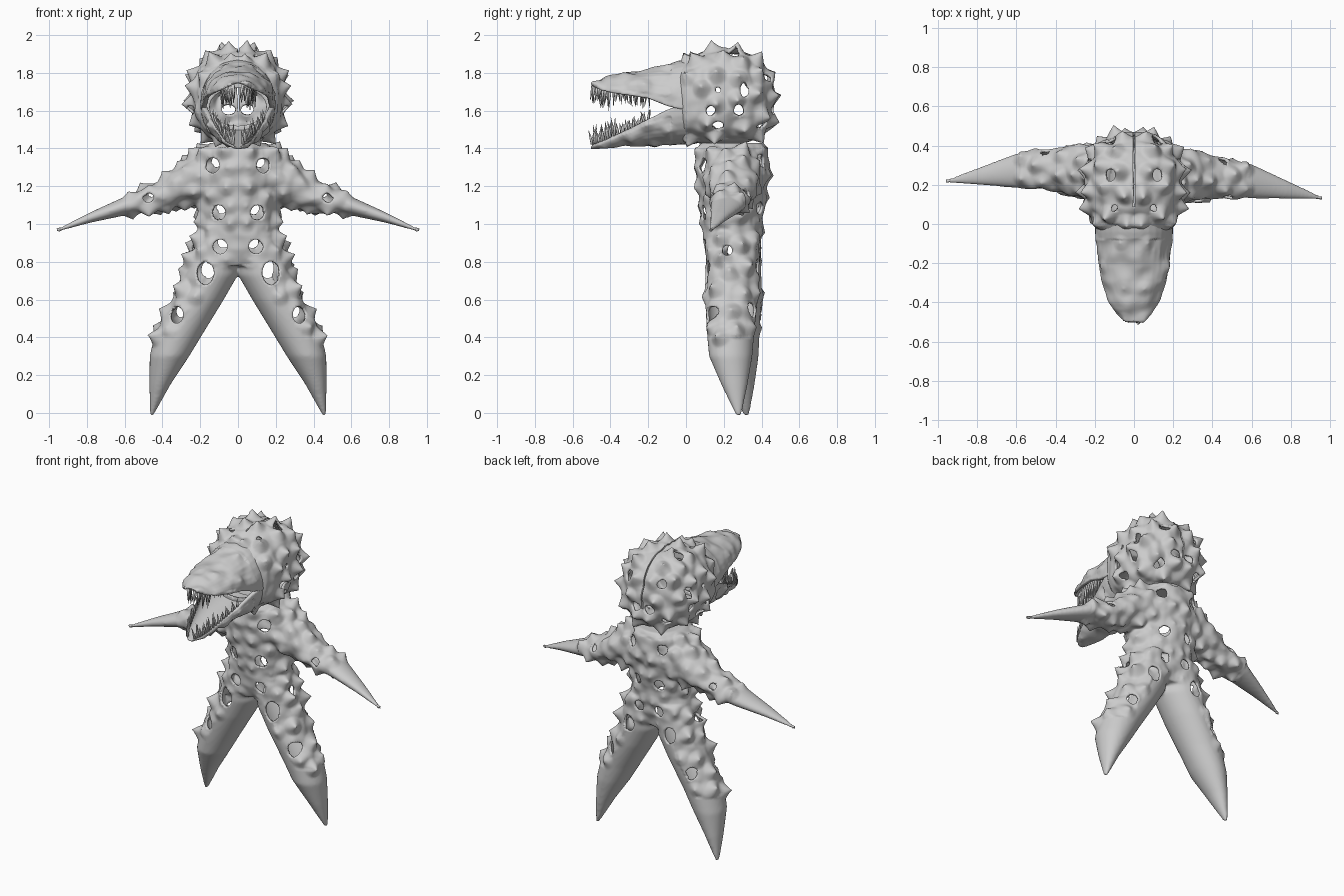
import bpy, bmesh, math, random
from mathutils import Vector, noise
from mathutils.kdtree import KDTree

if "Cube" in bpy.data.objects:
    bpy.data.objects.remove(bpy.data.objects["Cube"])
random.seed(4)

mat = bpy.data.materials.new("pale_grey")
mat.use_nodes = True
mat.diffuse_color = (0.6, 0.6, 0.6, 1)
mat.node_tree.nodes["Principled BSDF"].inputs["Base Color"].default_value = (0.6, 0.6, 0.6, 1)


def ellipse(c, u, v, n=28, power=2.0):
    """Ring of points round c, with half axes u and v."""
    ring = []
    for i in range(n):
        a = math.tau * i / n
        ca, sa = math.cos(a), math.sin(a)
        k = (abs(ca) ** power + abs(sa) ** power) ** (-1 / power)
        ring.append(Vector(c) + Vector(u) * ca * k + Vector(v) * sa * k)
    return ring


def loft(bm, rings):
    rows = [[bm.verts.new(p) for p in r] for r in rings]
    n = len(rows[0])
    for a, b in zip(rows, rows[1:]):
        for i in range(n):
            bm.faces.new((a[i], a[(i + 1) % n], b[(i + 1) % n], b[i]))
    bm.faces.new(rows[0][::-1])
    bm.faces.new(rows[-1])


def make_object(name, bm):
    bmesh.ops.recalc_face_normals(bm, faces=bm.faces)
    me = bpy.data.meshes.new(name)
    bm.to_mesh(me)
    bm.free()
    me.materials.append(mat)
    ob = bpy.data.objects.new(name, me)
    bpy.context.collection.objects.link(ob)
    return ob


def fuse(ob, voxel, smooth):
    """Merge overlapping lofts into one skin and return it as a bmesh."""
    mod = ob.modifiers.new("fuse", "REMESH")
    mod.mode = "VOXEL"
    mod.voxel_size = voxel
    me = bpy.data.meshes.new_from_object(ob.evaluated_get(bpy.context.evaluated_depsgraph_get()))
    ob.modifiers.clear()
    bm = bmesh.new()
    bm.from_mesh(me)
    for _ in range(smooth):
        bmesh.ops.smooth_vert(bm, verts=bm.verts, factor=0.5, use_axis_x=True, use_axis_y=True, use_axis_z=True)
    bm.normal_update()
    return bm


def off_axis(p, hole):
    """Position of p across the hole, scaled so that its length is 1 at the rim."""
    c, axis, ru, rz = hole
    d = p - Vector(c)
    if abs(d.dot(axis)) > 0.16:
        return None
    up = Z if abs(axis.z) < 0.9 else Y
    return Vector((d.dot(axis.cross(up)) / ru, d.dot(up) / rz, 0))


def grow_thorns(bm, rule, spacing, holes, lumps):
    """Pull flared thorns out of the skin; rule gives (height, radius) or None."""
    bm.verts.ensure_lookup_table()
    co = [v.co.copy() for v in bm.verts]
    nor = [v.normal.copy() for v in bm.verts]
    kd = KDTree(len(co))
    for i, p in enumerate(co):
        kd.insert(p, i)
    kd.balance()
    picked = []
    for i in random.sample(range(len(co)), len(co)):
        p = co[i]
        size = rule(p, nor[i]) if p.x >= 0.035 else None
        if not size or any((p - q).length < spacing for q, s in picked):
            continue
        if any(o is not None and o.length < 1.8 for o in (off_axis(p, h) for h in holes)):
            continue
        picked.append((p, size))
    for v in bm.verts:
        p, n = co[v.index], nor[v.index]
        if rule(Vector((abs(p.x), p.y, p.z)), Vector((math.copysign(1, p.x) * n.x, n.y, n.z))):
            v.co += n * lumps * noise.noise(p * 14)
    for p, (h, r) in picked:
        h *= random.uniform(.6, 1.1)
        tilt = random.uniform(-.2, .4)
        for side in (1, -1):
            q, i, _ = kd.find(Vector((p.x * side, p.y, p.z)))
            lean = (nor[i] + Z * tilt).normalized()
            for _, j, d in kd.find_range(q, r):
                if nor[j].dot(nor[i]) > 0:
                    bm.verts[j].co += lean * h * (1 - d / r) ** 1.3


def cut_holes(bm, holes):
    for hole in holes:
        dead = [f for f in bm.faces
                if (o := off_axis(f.calc_center_median(), hole)) is not None and o.length < 1]
        rim = {v for f in dead for v in f.verts}
        bmesh.ops.delete(bm, geom=dead, context="FACES")
        axis = hole[1]
        up = Z if abs(axis.z) < 0.9 else Y
        for v in rim:
            if v.is_valid and (o := off_axis(v.co, hole)) is not None and 0.4 < o.length < 1.6:
                m = o * (1 / o.length - 1)
                v.co += axis.cross(up) * m.x * hole[2] + up * m.y * hole[3]


def finish(ob, bm, shell):
    bm.to_mesh(ob.data)
    bm.free()
    for p in ob.data.polygons:
        p.use_smooth = True
        p.material_index = 0
    if shell:
        mod = ob.modifiers.new("shell", "SOLIDIFY")
        mod.thickness = 0.014
        mod.offset = -1


X, Y, Z = Vector((1, 0, 0)), Vector((0, 1, 0)), Vector((0, 0, 1))

# Body: torso, two pointed arms and two pointed legs
bm = bmesh.new()
torso = [(1.43, .15, .17), (1.39, .2, .19), (1.3, .225, .197), (1.15, .225, .178),
         (1.0, .21, .158), (.87, .22, .148), (.78, .17, .12)]
loft(bm, [ellipse((0, .245, z), X * a, Y * b) for z, a, b in torso])
arm = [(.05, 1.25, .17, .25, .16), (.2, 1.25, .15, .255, .145), (.3, 1.205, .115, .26, .125),
       (.43, 1.14, .08, .255, .105), (.6, 1.095, .05, .245, .088), (.78, 1.035, .028, .21, .048),
       (.96, .965, .007, .175, .008)]
leg = [(.95, .1, .115, .255, .143), (.73, .146, .146, .25, .145), (.6, .21, .135, .25, .14),
       (.42, .313, .128, .25, .125), (.3, .363, .105, .253, .115), (.15, .413, .056, .275, .07),
       (-.015, .458, .009, .3, .014)]
for s in (1, -1):
    loft(bm, [ellipse((s * x, y, z), Y * b, Z * a) for x, z, a, y, b in arm])
    loft(bm, [ellipse((s * x, y, z), X * a, Y * b) for z, x, a, y, b in leg])
body = make_object("body", bm)
bm = fuse(body, 0.01, 4)


def body_thorns(p, n):
    inner_leg = p.z < .78 and (n.x < .15 or p.x < .62 * (.9 - p.z))
    if p.z < .4 or p.x > .58 or inner_leg or p.z > 1.4:
        return None
    if p.x > .28 and p.z > .95:
        return (.034, .052) if abs(n.z) > .5 else (.012, .05)
    return (.055, .06) if n.x > .65 or abs(n.z) > .6 else (.024, .052)


body_holes = []
for s in (1, -1):
    for x, z, a, b in [(.135, 1.31, .036, .04), (.105, 1.06, .038, .04), (.095, .88, .038, .038),
                       (.175, .74, .048, .062), (.325, .52, .035, .045), (.475, 1.14, .028, .026)]:
        body_holes += [((s * x, .08, z), Y, a, b), ((s * (x - .02), .4, z + .025), Y, a * .85, b * .85)]
    body_holes.append(((s * .24, .23, .86), X, .026, .026))
grow_thorns(bm, body_thorns, .085, body_holes, .014)
cut_holes(bm, body_holes)
for v in bm.verts:                       # slight turn of the body
    v.co.y -= .045 * v.co.x
finish(body, bm, True)

# Head: a hollow spiny dome with an open mouth
bm = bmesh.new()
dome = [(-.05, 1.65, .17, .18), (0, 1.65, .215, .21), (.08, 1.665, .238, .24), (.2, 1.675, .248, .255),
        (.32, 1.67, .235, .24), (.4, 1.66, .195, .2), (.45, 1.655, .12, .13), (.465, 1.65, .04, .04)]
loft(bm, [ellipse((0, y, z), X * a, Z * b, power=2.5) for y, z, a, b in dome])
head = make_object("head", bm)
bm = fuse(head, 0.01, 4)
head_holes = [((0, -.05, 1.62), Y, .15, .1)]
for s in (1, -1):
    for y, z, a, b in [(.13, 1.6, .025, .026), (.28, 1.6, .026, .032), (.17, 1.52, .03, .022),
                       (.31, 1.71, .022, .038), (.17, 1.71, .014, .014)]:
        head_holes.append(((s * .22, y, z), X, a, b))
    for x, z, a, b in [(.12, 1.78, .026, .026), (.05, 1.605, .036, .025), (.14, 1.53, .024, .024)]:
        head_holes.append(((s * x, .42, z), Y, a, b))
    head_holes.append(((s * .12, .25, 1.88), Z, .024, .032))
    head_holes.append(((s * .1, .08, 1.88), Z, .016, .018))
grow_thorns(bm, lambda p, n: (.054, .055) if p.y > 0 and p.z > 1.45 and n.y > -.85 else None,
            .102, head_holes, .015)
cut_holes(bm, head_holes)
# Narrow seam over the crown
for x in (-.004, .004):
    bmesh.ops.bisect_plane(bm, geom=bm.verts[:] + bm.edges[:] + bm.faces[:], plane_co=(x, 0, 0), plane_no=X)
seam = [f for f in bm.faces if abs((c := f.calc_center_median()).x) < .004 and c.y > .08 and c.z > 1.6]
bmesh.ops.delete(bm, geom=seam, context="FACES")
finish(head, bm, True)

# Jaws: arched shells from (y, half width, lip height, crown height)
upper = [(.06, .2, 1.6, 1.88), (-.04, .2, 1.61, 1.865), (-.1, .192, 1.625, 1.845), (-.2, .182, 1.665, 1.82),
         (-.3, .165, 1.68, 1.805), (-.4, .13, 1.695, 1.785), (-.46, .09, 1.71, 1.765), (-.5, .04, 1.73, 1.75)]
lower = [(.06, .2, 1.63, 1.425), (-.04, .195, 1.625, 1.42), (-.1, .18, 1.605, 1.415), (-.2, .155, 1.555, 1.415),
         (-.3, .12, 1.505, 1.41), (-.4, .085, 1.46, 1.405), (-.46, .06, 1.435, 1.4), (-.505, .025, 1.42, 1.395)]


def jaw_ring(y, w, lip, crown):
    arc = [math.pi * i / 16 for i in range(17)]
    out = [Vector((w * math.cos(a), y, lip + (crown - lip) * math.sin(a) ** .85)) for a in arc]
    inn = [Vector((w * .85 * math.cos(a), y, lip + (crown - lip) * .62 * math.sin(a))) for a in arc]
    return out + inn[::-1]


for name, prof in (("upper_jaw", upper), ("lower_jaw", lower)):
    bm = bmesh.new()
    loft(bm, [jaw_ring(*p) for p in prof])
    jaw = make_object(name, bm)
    bm = fuse(jaw, 0.007, 2)
    up = name == "upper_jaw"
    grow_thorns(bm, lambda p, n: (.016, .045) if p.y < -.08 and (n.z > .1 if up else n.z < -.1) else None,
                .15 if up else .12, [], .012)
    finish(jaw, bm, False)

# Teeth: thin cones, set in the palate above and on the lip below, longer towards the tip
bm = bmesh.new()
for prof, way, inset, rise in ((upper, -1, .5, .45), (lower, 1, .88, .06)):
    for a, b in zip(prof[3:], prof[4:]):
        for k in range(5):
            y, w, lip, crown = [p + (q - p) * k / 5 for p, q in zip(a, b)]
            for s in (1, -1):
                root = rise * (crown - lip)
                length = abs(root) + random.uniform(.035, .06) + (.045 if y < -.36 else 0) * random.random()
                base = Vector((s * w * inset, y, lip + root))
                tip = base + Vector((-s * random.uniform(0, .015), random.uniform(-.02, .015), way * length))
                loft(bm, [ellipse(base, X * .009, Y * .009, 7), ellipse(base.lerp(tip, .5), X * .006, Y * .006, 7),
                          ellipse(tip, X * .001, Y * .001, 7)])
teeth = make_object("teeth", bm)
for p in teeth.data.polygons:
    p.use_smooth = True
